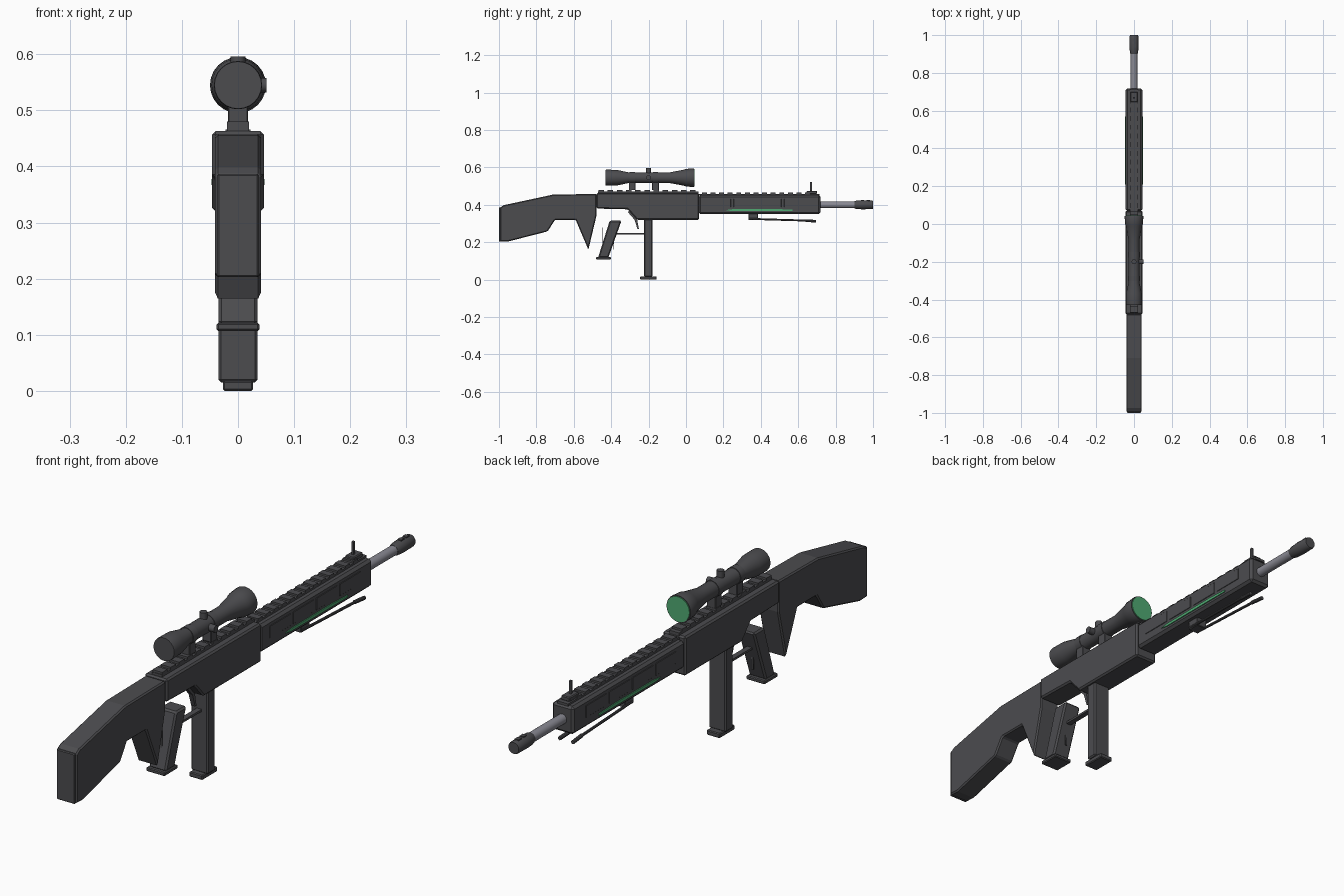
import bpy, bmesh, math
from mathutils import Vector


def material(name, rgb):
    m = bpy.data.materials.new(name)
    m.diffuse_color = (*rgb, 1)
    return m


DARK = material("dark_grey", (0.072, 0.072, 0.078))
STEEL = material("steel_grey", (0.25, 0.25, 0.29))
GREEN = material("green", (0.08, 0.40, 0.17))


def finish(name, bm, mat, bevel=0.0, smooth=False):
    bmesh.ops.recalc_face_normals(bm, faces=bm.faces)
    me = bpy.data.meshes.new(name)
    bm.to_mesh(me)
    bm.free()
    ob = bpy.data.objects.new(name, me)
    bpy.context.collection.objects.link(ob)
    me.materials.append(mat)
    if bevel:
        b = ob.modifiers.new("bevel", 'BEVEL')
        b.width, b.segments, b.limit_method = bevel, 1, 'ANGLE'
    if smooth:
        bpy.ops.object.select_all(action='DESELECT')
        ob.select_set(True)
        bpy.context.view_layer.objects.active = ob
        bpy.ops.object.shade_smooth_by_angle(angle=math.radians(35))
    return ob


def profile(name, pts, x0, x1, mat=DARK, bevel=0.004):
    """Extrude a (y, z) outline from x0 to x1."""
    bm = bmesh.new()
    f = bm.faces.new([bm.verts.new((x0, y, z)) for y, z in pts])
    g = bmesh.ops.extrude_face_region(bm, geom=[f])
    bmesh.ops.translate(bm, vec=(x1 - x0, 0, 0),
                        verts=[v for v in g["geom"] if isinstance(v, bmesh.types.BMVert)])
    return finish(name, bm, mat, bevel)


def box(name, x0, x1, y0, y1, z0, z1, mat=DARK, bevel=0.0):
    return profile(name, [(y0, z0), (y1, z0), (y1, z1), (y0, z1)], x0, x1, mat, bevel)


def lathe(name, stations, z, sides=24, mat=DARK):
    """Closed tube along y made from (y, radius) stations."""
    bm = bmesh.new()
    rings = []
    for y, r in stations:
        rings.append([bm.verts.new((r * math.cos(a), y, z + r * math.sin(a)))
                      for a in (2 * math.pi * i / sides for i in range(sides))])
    for a, b in zip(rings, rings[1:]):
        for i in range(sides):
            j = (i + 1) % sides
            bm.faces.new((a[i], a[j], b[j], b[i]))
    bm.faces.new(rings[0])
    bm.faces.new(rings[-1])
    return finish(name, bm, mat, smooth=True)


def rod(name, p, q, r, sides=10, mat=DARK):
    p, q = Vector(p), Vector(q)
    bm = bmesh.new()
    bmesh.ops.create_cone(bm, cap_ends=True, segments=sides, radius1=r, radius2=r,
                          depth=(q - p).length)
    rot = (q - p).to_track_quat('Z', 'Y')
    for v in bm.verts:
        v.co = rot @ v.co + (p + q) / 2
    return finish(name, bm, mat, smooth=True)


# Shoulder stock with the pointed rear guard
profile("stock", [(-0.995, 0.205), (-0.955, 0.203), (-0.74, 0.258), (-0.70, 0.32),
                  (-0.59, 0.32), (-0.522, 0.16), (-0.478, 0.345), (-0.478, 0.458),
                  (-0.71, 0.455), (-0.975, 0.398), (-0.995, 0.385)], -0.041, 0.041, bevel=0.005)
box("butt_plate", -0.037, 0.037, -1.0, -0.99, 0.203, 0.387, bevel=0.003)

# Receiver body
profile("receiver", [(-0.478, 0.38), (-0.312, 0.376), (-0.262, 0.32), (0.07, 0.32),
                     (0.07, 0.463), (-0.478, 0.463)], -0.046, 0.046, bevel=0.006)
box("receiver_rail", -0.02, 0.02, -0.47, 0.068, 0.46, 0.472)
for i in range(11):
    y = -0.468 + i * 0.049
    box("receiver_rail_tooth", -0.02, 0.02, y, y + 0.03, 0.47, 0.48)

# Handguard with its top rail
box("handguard", -0.044, 0.044, 0.068, 0.718, 0.35, 0.452, bevel=0.009)
box("handguard_rail", -0.022, 0.022, 0.07, 0.715, 0.45, 0.459)
for i in range(13):
    y = 0.085 + i * 0.046
    box("handguard_rail_tooth", -0.022, 0.022, y, y + 0.026, 0.457, 0.466)

# Side panels and tapered green stripes
for s in (-1, 1):
    for i in range(4):
        y = 0.12 + i * 0.135
        box("handguard_panel", s * 0.043, s * 0.046, y, y + 0.12, 0.388, 0.432, bevel=0.001)
    profile("green_stripe", [(0.21, 0.372), (0.24, 0.367), (0.57, 0.367), (0.57, 0.374),
                             (0.48, 0.378), (0.25, 0.377)], s * 0.043, s * 0.0475, GREEN, 0)

# Barrel and muzzle
lathe("barrel", [(0.70, 0.018), (0.92, 0.018)], 0.4, 20, STEEL)
lathe("muzzle", [(0.90, 0.019), (0.91, 0.022), (0.94, 0.024), (0.995, 0.023), (1.0, 0.021)], 0.4, 16)
for y in (0.935, 0.965):
    box("muzzle_rib", -0.008, 0.008, y, y + 0.018, 0.415, 0.426)

# Front sight
box("sight_base", -0.018, 0.018, 0.645, 0.70, 0.458, 0.475, bevel=0.003)
box("sight_post", -0.004, 0.004, 0.664, 0.673, 0.47, 0.522)

# Scope
lathe("scope_tube", [(-0.43, 0.042), (-0.425, 0.043), (-0.37, 0.042), (-0.31, 0.029),
                     (-0.085, 0.029), (-0.01, 0.043), (0.0, 0.047), (0.04, 0.05),
                     (0.043, 0.049)], 0.545)
lathe("scope_lens", [(0.042, 0.046), (0.046, 0.046)], 0.545, 24, GREEN)
rod("scope_dial_top", (0, -0.2, 0.56), (0, -0.2, 0.596), 0.013, 12)
rod("scope_dial_side", (0.02, -0.2, 0.545), (0.051, -0.2, 0.545), 0.013, 12)
for y in (-0.288, -0.163):
    box("scope_mount", -0.018, 0.018, y - 0.018, y + 0.018, 0.478, 0.53, bevel=0.002)
    lathe("scope_ring", [(y - 0.014, 0.031), (y + 0.014, 0.031)], 0.545)

# Pistol grip
profile("grip", [(-0.47, 0.118), (-0.415, 0.118), (-0.345, 0.315), (-0.408, 0.315)],
        -0.035, 0.035, bevel=0.006)
box("grip_base", -0.038, 0.038, -0.48, -0.402, 0.107, 0.121, bevel=0.003)
box("grip_fin_rear", -0.004, 0.004, -0.447, -0.443, 0.19, 0.28)
box("grip_fin_front", -0.004, 0.004, -0.388, -0.384, 0.16, 0.25)

# Trigger and guard bar
profile("trigger", [(-0.30, 0.375), (-0.262, 0.325), (-0.252, 0.272), (-0.26, 0.272),
                    (-0.275, 0.32), (-0.31, 0.36)], -0.008, 0.008, bevel=0)
box("trigger_guard", -0.01, 0.01, -0.375, -0.22, 0.241, 0.249)

# Magazine
box("magazine", -0.035, 0.035, -0.225, -0.18, 0.015, 0.325, bevel=0.005)
box("magazine_base", -0.027, 0.027, -0.245, -0.157, 0.0, 0.018, bevel=0.003)

# Folded bipod
box("bipod_block", -0.022, 0.022, 0.335, 0.385, 0.318, 0.352, bevel=0.002)
for s in (-1, 1):
    rod("bipod_leg", (s * 0.02, 0.34, 0.325), (s * 0.026, 0.67, 0.315), 0.005)
    rod("bipod_foot", (s * 0.025, 0.64, 0.316), (s * 0.027, 0.695, 0.312), 0.007)
